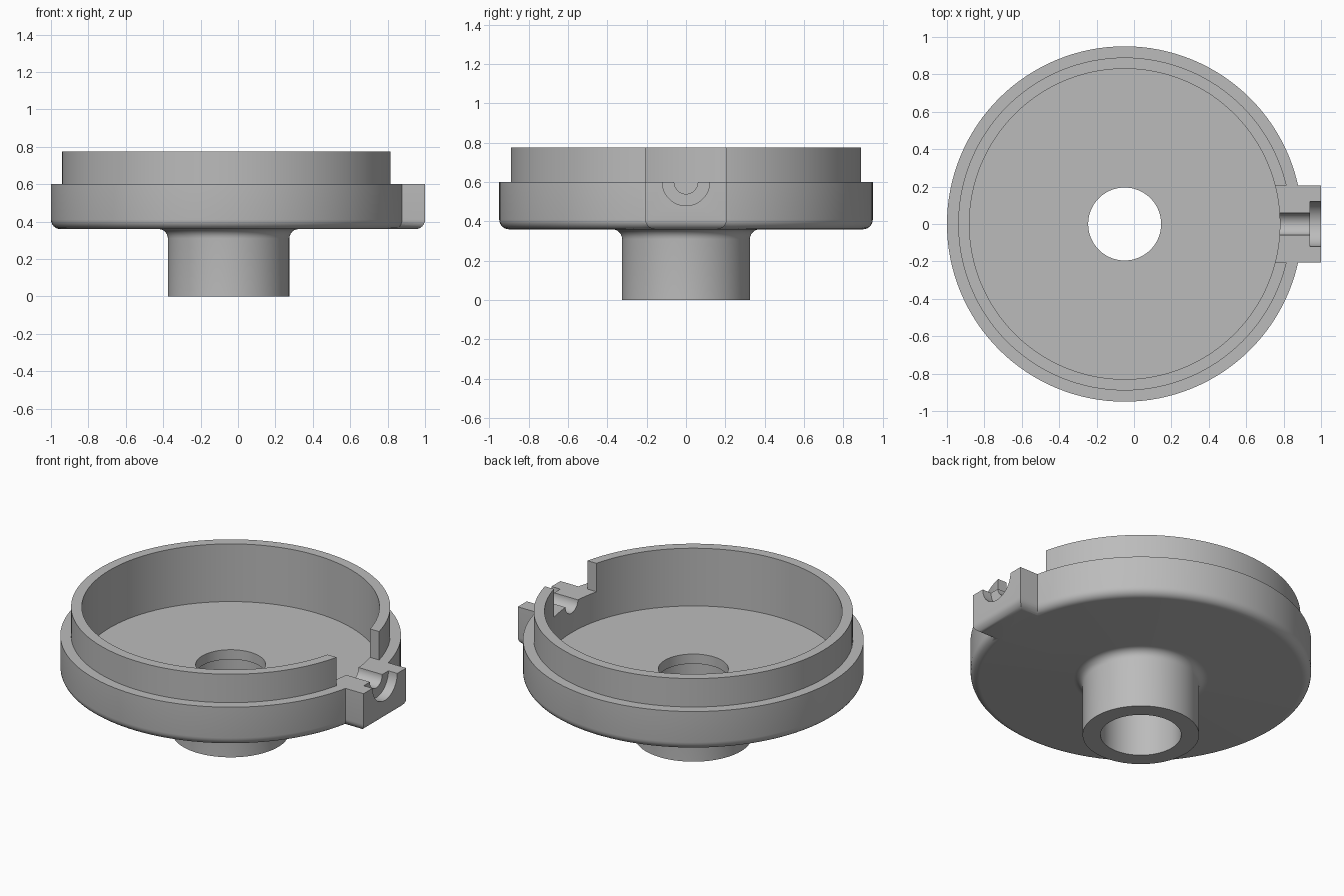
import bpy, bmesh
from math import pi, sin, cos, radians
from mathutils import Matrix, Vector

if "Cube" in bpy.data.objects:
    bpy.data.objects.remove(bpy.data.objects["Cube"], do_unlink=True)

AXIS_X = -0.05
BASE, FLOOR, STEP, TOP = 0.36, 0.42, 0.6, 0.775
FILLET = 0.05
LUG_HALF = 0.207

grey = bpy.data.materials.new("plain grey")
grey.use_nodes = True
colour = (0.5, 0.5, 0.5, 1)
grey.diffuse_color = colour
grey.node_tree.nodes["Principled BSDF"].inputs["Base Color"].default_value = colour


def make_object(name, bm):
    bmesh.ops.recalc_face_normals(bm, faces=bm.faces)
    mesh = bpy.data.meshes.new(name)
    bm.to_mesh(mesh)
    bm.free()
    obj = bpy.data.objects.new(name, mesh)
    bpy.context.collection.objects.link(obj)
    mesh.materials.append(grey)
    return obj


def box(name, low, high, round_bottom=False):
    bm = bmesh.new()
    bmesh.ops.create_cube(bm, size=1)
    low, high = Vector(low), Vector(high)
    for v in bm.verts:
        v.co = [(a + b) / 2 + c * (b - a) for a, b, c in zip(low, high, v.co)]
    if round_bottom:
        # round every lower edge except the hidden inner one
        edges = [e for e in bm.edges
                 if all(abs(v.co.z - low.z) < 1e-4 for v in e.verts)
                 and any(v.co.x > high.x - 1e-4 for v in e.verts)]
        bmesh.ops.bevel(bm, geom=edges, offset=FILLET, segments=6,
                        profile=0.5, affect='EDGES')
    return make_object(name, bm)


def rod_along_x(name, radius, x0, x1):
    bm = bmesh.new()
    spot = Matrix.Translation(((x0 + x1) / 2, 0, STEP)) @ Matrix.Rotation(pi / 2, 4, 'Y')
    bmesh.ops.create_cone(bm, cap_ends=True, segments=48, radius1=radius,
                          radius2=radius, depth=x1 - x0, matrix=spot)
    return make_object(name, bm)


def arc(r, z, start, end, steps=6):
    angles = [radians(start + (end - start) * i / steps) for i in range(steps + 1)]
    return [(r + FILLET * cos(a), z + FILLET * sin(a)) for a in angles]


def combine(target, tool, operation):
    mod = target.modifiers.new(tool.name, 'BOOLEAN')
    mod.operation = operation
    mod.solver = 'EXACT'
    mod.object = tool
    bpy.context.view_layer.objects.active = target
    bpy.ops.object.modifier_apply(modifier=mod.name)
    bpy.data.objects.remove(tool, do_unlink=True)


# Dish with hollow stem: one turned profile of (radius, height)
profile = [(0.225, 0), (0.325, 0)]
profile += arc(0.325 + FILLET, BASE - FILLET, 180, 90)
profile += arc(0.95 - FILLET, BASE + FILLET, -90, 0)
profile += [(0.95, STEP), (0.89, STEP), (0.89, TOP), (0.83, TOP),
            (0.83, FLOOR), (0.195, FLOOR), (0.195, BASE), (0.225, BASE)]
bm = bmesh.new()
verts = [bm.verts.new((AXIS_X + r, 0, z)) for r, z in profile]
edges = [bm.edges.new((a, b)) for a, b in zip(verts, verts[1:] + verts[:1])]
bmesh.ops.spin(bm, geom=verts + edges, cent=(AXIS_X, 0, 0), axis=(0, 0, 1),
               angle=2 * pi, steps=128, use_merge=True)
bmesh.ops.remove_doubles(bm, verts=bm.verts, dist=1e-4)
dish = make_object("dish_body", bm)

# Side lug, gap in the rim above it, and the stepped half-round channel
combine(dish, box("side_lug", (0.787, -LUG_HALF, BASE), (1, LUG_HALF, STEP), True), 'UNION')
combine(dish, box("rim_gap", (0.6, -LUG_HALF, STEP), (1.1, LUG_HALF, 1)), 'DIFFERENCE')
combine(dish, rod_along_x("narrow_channel", 0.06, 0.7, 1.1), 'DIFFERENCE')
combine(dish, rod_along_x("wide_channel", 0.12, 0.94, 1.1), 'DIFFERENCE')

# Smooth the turned surfaces, keep the edges crisp
bpy.ops.object.select_all(action='DESELECT')
dish.select_set(True)
bpy.context.view_layer.objects.active = dish
bpy.ops.object.shade_smooth_by_angle(angle=radians(30))
